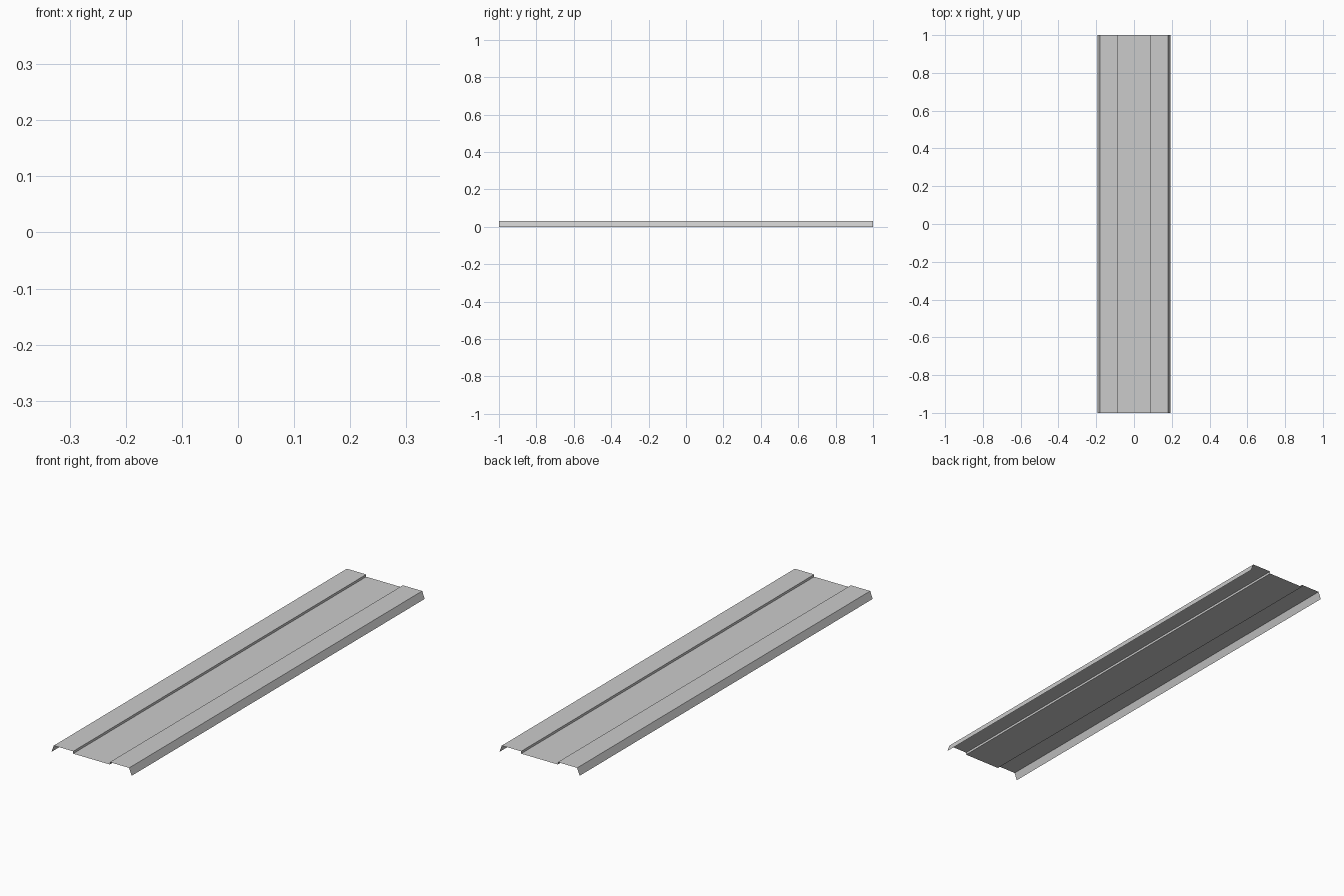
import bpy, bmesh

if "Cube" in bpy.data.objects:
    bpy.data.objects.remove(bpy.data.objects["Cube"])

# Half cross-section of the thin sheet: groove floor, groove step, raised band, splayed lip
half = [(0.0875, 0.021), (0.0875, 0.031), (0.18, 0.031), (0.192, 0.0)]
profile = [(-x, z) for x, z in reversed(half)] + half

bm = bmesh.new()
# Profile drawn at the front end
verts = [bm.verts.new((x, -1, z)) for x, z in profile]
edges = [bm.edges.new(pair) for pair in zip(verts, verts[1:])]

# Sweep along the length as an open sheet
swept = bmesh.ops.extrude_edge_only(bm, edges=edges)["geom"]
bmesh.ops.translate(bm, vec=(0, 2, 0),
                    verts=[g for g in swept if isinstance(g, bmesh.types.BMVert)])

# Make the sheet face upwards
bm.normal_update()
if sum(f.normal.z * f.calc_area() for f in bm.faces) < 0:
    bmesh.ops.reverse_faces(bm, faces=bm.faces[:])

mesh = bpy.data.meshes.new("folded_panel")
bm.to_mesh(mesh)
bm.free()
bpy.context.collection.objects.link(bpy.data.objects.new("folded_panel", mesh))
